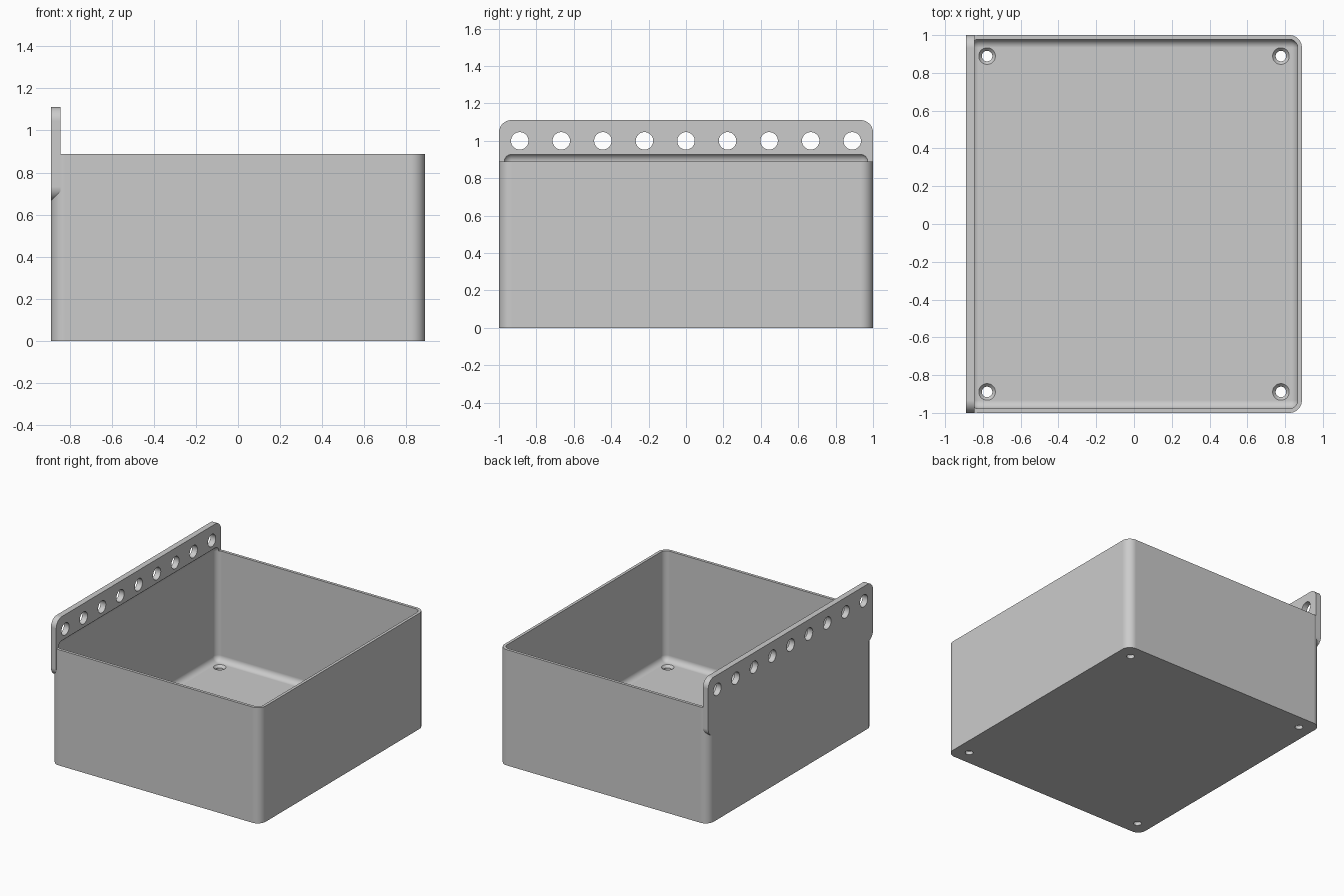
import bpy
import bmesh
import math
from mathutils import Matrix, Vector

if "Cube" in bpy.data.objects:
    bpy.data.objects.remove(bpy.data.objects["Cube"], do_unlink=True)

MM = 2 / 90                      # the tray is 90 units long
LENGTH, WIDTH, HEIGHT = 90 * MM, 80 * MM, 40 * MM
WALL, FLOOR, PLATE = MM, 2 * MM, 2 * MM

grey = bpy.data.materials.new("light_grey")
grey.use_nodes = True
grey.diffuse_color = (0.6, 0.6, 0.6, 1)
grey.node_tree.nodes["Principled BSDF"].inputs["Base Color"].default_value = grey.diffuse_color


def finish(name, bm):
    mesh = bpy.data.meshes.new(name)
    bm.to_mesh(mesh)
    bm.free()
    mesh.materials.append(grey)
    ob = bpy.data.objects.new(name, mesh)
    bpy.context.collection.objects.link(ob)
    return ob


def rounded_box(name, low, high, radius, axis=None):
    """Box with all edges rounded, or only those along one axis."""
    low, high = Vector(low), Vector(high)
    bm = bmesh.new()
    bmesh.ops.create_cube(bm, size=1)
    bmesh.ops.scale(bm, vec=high - low, verts=bm.verts)
    bmesh.ops.translate(bm, vec=(low + high) / 2, verts=bm.verts)
    edges = [e for e in bm.edges if axis is None
             or abs((e.verts[0].co - e.verts[1].co)[axis]) > 1e-4]
    bmesh.ops.bevel(bm, geom=edges, offset=radius, segments=10,
                    profile=0.5, affect='EDGES')
    return finish(name, bm)


def drill(name, centre, r1, r2, depth, turn=Matrix()):
    bm = bmesh.new()
    bmesh.ops.create_cone(bm, cap_ends=True, segments=40, radius1=r1, radius2=r2,
                          depth=depth, matrix=Matrix.Translation(centre) @ turn)
    return finish(name, bm)


def combine(target, tool, operation):
    mod = target.modifiers.new(operation.lower(), 'BOOLEAN')
    mod.operation = operation
    mod.solver = 'EXACT'
    mod.object = tool
    tool.hide_render = True
    bpy.context.view_layer.objects.active = target
    bpy.ops.object.modifier_apply(modifier=mod.name)
    bpy.data.objects.remove(tool, do_unlink=True)


hx, hy = WIDTH / 2, LENGTH / 2

# Outer shell with rounded upright corners
tray = rounded_box("tray", (-hx, -hy, 0), (hx, hy, HEIGHT), 3 * MM, axis=2)

# Hanging plate along the right side
plate = rounded_box("hanging_plate", (-hx, -hy, 30 * MM),
                    (-hx + PLATE, hy, 50 * MM), 3 * MM, axis=0)
combine(tray, plate, 'UNION')

# Cavity, whose rounded top scoops into the plate
cavity = rounded_box("cavity", (-hx + WALL, -hy + WALL, FLOOR),
                     (hx - WALL, hy - WALL, HEIGHT + 2 * MM), 2 * MM)
combine(tray, cavity, 'DIFFERENCE')

# Row of hanging holes
quarter = Matrix.Rotation(math.pi / 2, 4, 'Y')
for i in range(-4, 5):
    hole = drill("plate_hole", (-hx + PLATE / 2, i * 10 * MM, 45 * MM),
                 2.1 * MM, 2.1 * MM, 4 * PLATE, quarter)
    combine(tray, hole, 'DIFFERENCE')

# Countersunk screw holes in the floor corners
for sx in (-1, 1):
    for sy in (-1, 1):
        x, y = sx * 35 * MM, sy * 40 * MM
        combine(tray, drill("screw_hole", (x, y, 0), 1.25 * MM, 1.25 * MM, 6 * MM),
                'DIFFERENCE')
        combine(tray, drill("countersink", (x, y, 1.6 * MM), 1.2 * MM, 2.03 * MM,
                            0.9 * MM), 'DIFFERENCE')

# Smooth fillets, crisp edges, flat walls
bpy.ops.object.select_all(action='DESELECT')
tray.select_set(True)
bpy.context.view_layer.objects.active = tray
bpy.ops.object.shade_smooth_by_angle(angle=math.radians(30))
weighted = tray.modifiers.new("flat_walls", 'WEIGHTED_NORMAL')
weighted.keep_sharp = True
